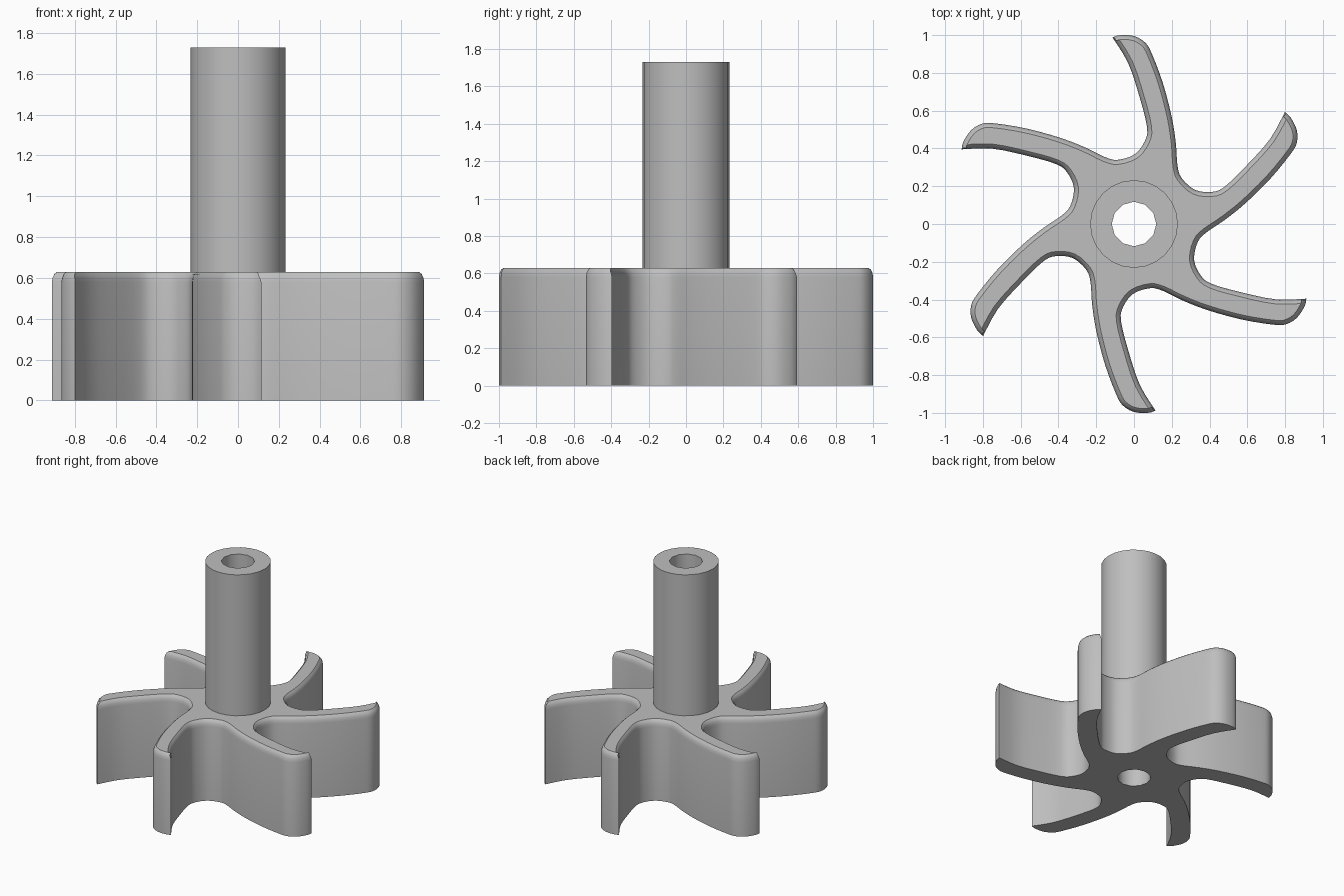
import bpy, bmesh, math
from mathutils import Vector, Matrix

cube = bpy.data.objects.get("Cube")
if cube:
    bpy.data.objects.remove(cube, do_unlink=True)

BLADES, HUB_TOP, SHAFT_TOP = 6, 0.63, 1.73
SHAFT_R, BORE_R = 0.232, 0.118

grey = bpy.data.materials.new("plain grey")
grey.use_nodes = True
colour = (0.52, 0.52, 0.52, 1)
grey.diffuse_color = colour
grey.node_tree.nodes["Principled BSDF"].inputs["Base Color"].default_value = colour


def finish(bm, name):
    bmesh.ops.recalc_face_normals(bm, faces=bm.faces)
    mesh = bpy.data.meshes.new(name)
    bm.to_mesh(mesh)
    bm.free()
    mesh.materials.append(grey)
    obj = bpy.data.objects.new(name, mesh)
    bpy.context.collection.objects.link(obj)
    bpy.ops.object.select_all(action="DESELECT")
    obj.select_set(True)
    bpy.context.view_layer.objects.active = obj
    bpy.ops.object.shade_smooth_by_angle(angle=math.radians(35))


def circle(radius, sides):
    return [Vector((radius * math.cos(math.tau * i / sides),
                    radius * math.sin(math.tau * i / sides))) for i in range(sides)]


def ring(bm, points, z):
    return [bm.verts.new((p.x, p.y, z)) for p in points]


def bridge(bm, a, b):
    for i in range(len(a)):
        j = (i + 1) % len(a)
        bm.faces.new((a[i], a[j], b[j], b[i]))


def fill(bm, *loops):
    edges = [bm.edges.get((l[i - 1], l[i])) for l in loops for i in range(len(l))]
    bmesh.ops.triangle_fill(bm, edges=edges, use_beauty=True)


def smooth_outline(points, steps=3):
    # Catmull-Rom curve; a repeated point gives a sharp corner
    out, n = [], len(points)
    for i in range(n):
        a, b, c, d = (points[(i + k) % n] for k in (-1, 0, 1, 2))
        if (c - b).length < 1e-6:
            continue
        for s in range(steps):
            t = s / steps
            out.append(b + 0.5 * (t * (c - a) + t * t * (2 * a - 5 * b + 4 * c - d)
                                  + t ** 3 * (3 * b - a - 3 * c + d)))
    return out


def inset(points, amount):
    out, n = [], len(points)
    for i, p in enumerate(points):
        u = (p - points[i - 1]).normalized()
        v = (points[(i + 1) % n] - p).normalized()
        m = Vector((u.y + v.y, -u.x - v.x)).normalized()
        cos_half = max(0.5, m.dot(Vector((u.y, -u.x))))
        out.append(p + m * amount / cos_half)
    return out


# One curved blade, from valley to tip to the next valley
blade = [(-0.085, 0.34), (0.005, 0.37), (0.058, 0.44), (0.069, 0.513),
         (0.03, 0.67), (-0.03, 0.85), (-0.114, 0.988), (-0.114, 0.988),
         (-0.074, 1.0), (0, 0.995), (0.06, 0.96), (0.095, 0.9),
         (0.153, 0.746), (0.2, 0.566), (0.222, 0.423), (0.23, 0.31)]
control = []
for k in range(BLADES):
    turn = Matrix.Rotation(-k * math.tau / BLADES, 2)
    control += [turn @ Vector(p) for p in blade]
outline = smooth_outline(control)

# Impeller with rounded upper rim and central bore
bm = bmesh.new()
rim = [(0, 0), (0, 0.58), (0.004, 0.602), (0.011, 0.618), (0.024, HUB_TOP)]
levels = [ring(bm, inset(outline, d), z) for d, z in rim]
for low, high in zip(levels, levels[1:]):
    bridge(bm, low, high)
bore = [ring(bm, circle(BORE_R, 12), z) for z in (0, HUB_TOP)]
bridge(bm, *bore)
fill(bm, levels[0], bore[0])
fill(bm, levels[-1], bore[1])
finish(bm, "impeller")

# Hollow shaft standing on the impeller
bm = bmesh.new()
outer = [ring(bm, circle(SHAFT_R, 24), z) for z in (HUB_TOP, SHAFT_TOP)]
inner = [ring(bm, circle(BORE_R, 12), z) for z in (HUB_TOP, SHAFT_TOP)]
bridge(bm, *outer)
bridge(bm, *inner)
for o, i in zip(outer, inner):
    fill(bm, o, i)
finish(bm, "shaft")
